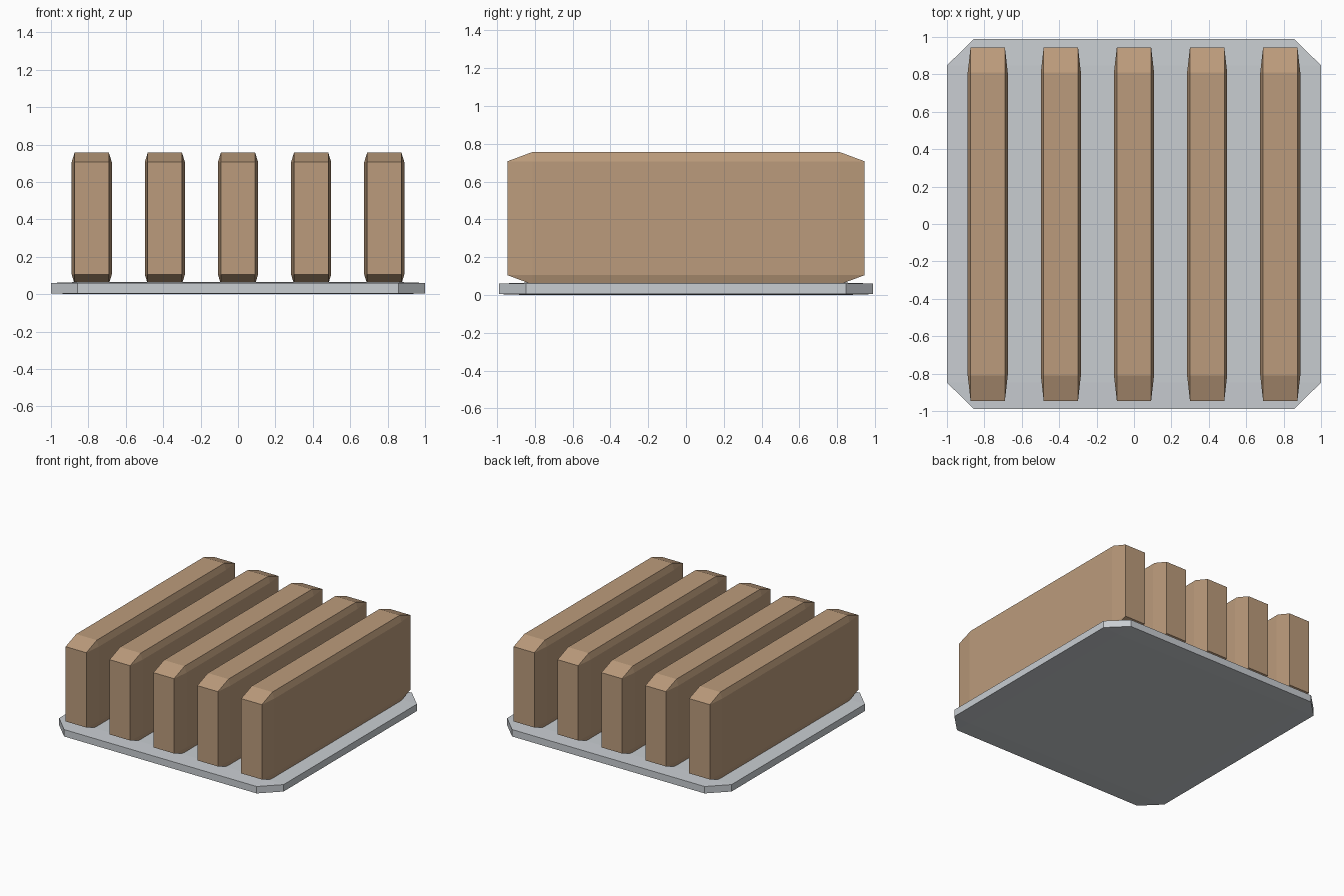
import bpy
import bmesh
from mathutils import Vector

default = bpy.data.objects.get("Cube")
if default:
    bpy.data.objects.remove(default, do_unlink=True)


def material(name, rgb):
    mat = bpy.data.materials.new(name)
    mat.use_nodes = True
    mat.diffuse_color = (*rgb, 1)
    bsdf = next(n for n in mat.node_tree.nodes if n.type == 'BSDF_PRINCIPLED')
    bsdf.inputs["Base Color"].default_value = (*rgb, 1)
    return mat


def chamfered_block(name, size, centre, mat, chamfer=0.071):
    """Unit cube with flat chamfers, stretched so the chamfers stretch too."""
    bm = bmesh.new()
    bmesh.ops.create_cube(bm, size=1)
    bmesh.ops.bevel(bm, geom=bm.edges[:], offset=chamfer, segments=1,
                    affect='EDGES', profile=0.5)
    bmesh.ops.scale(bm, vec=Vector(size), verts=bm.verts)
    bmesh.ops.recalc_face_normals(bm, faces=bm.faces)
    mesh = bpy.data.meshes.new(name)
    bm.to_mesh(mesh)
    bm.free()
    mesh.materials.append(mat)
    obj = bpy.data.objects.new(name, mesh)
    obj.location = centre
    bpy.context.collection.objects.link(obj)
    return obj


wood = material("tan wood", (0.50, 0.33, 0.20))
metal = material("pale grey metal", (0.58, 0.61, 0.64))

# Thin base plate with clipped corners
chamfered_block("base_plate", (2, 1.976, 0.065), (0, 0, 0.0325), metal)

# Five upright planks, evenly spaced and slightly sunk into the plate
for i in range(5):
    chamfered_block(f"plank_{i + 1}", (0.214, 1.89, 0.702),
                    ((i - 2) * 0.391, 0, 0.406), wood)
